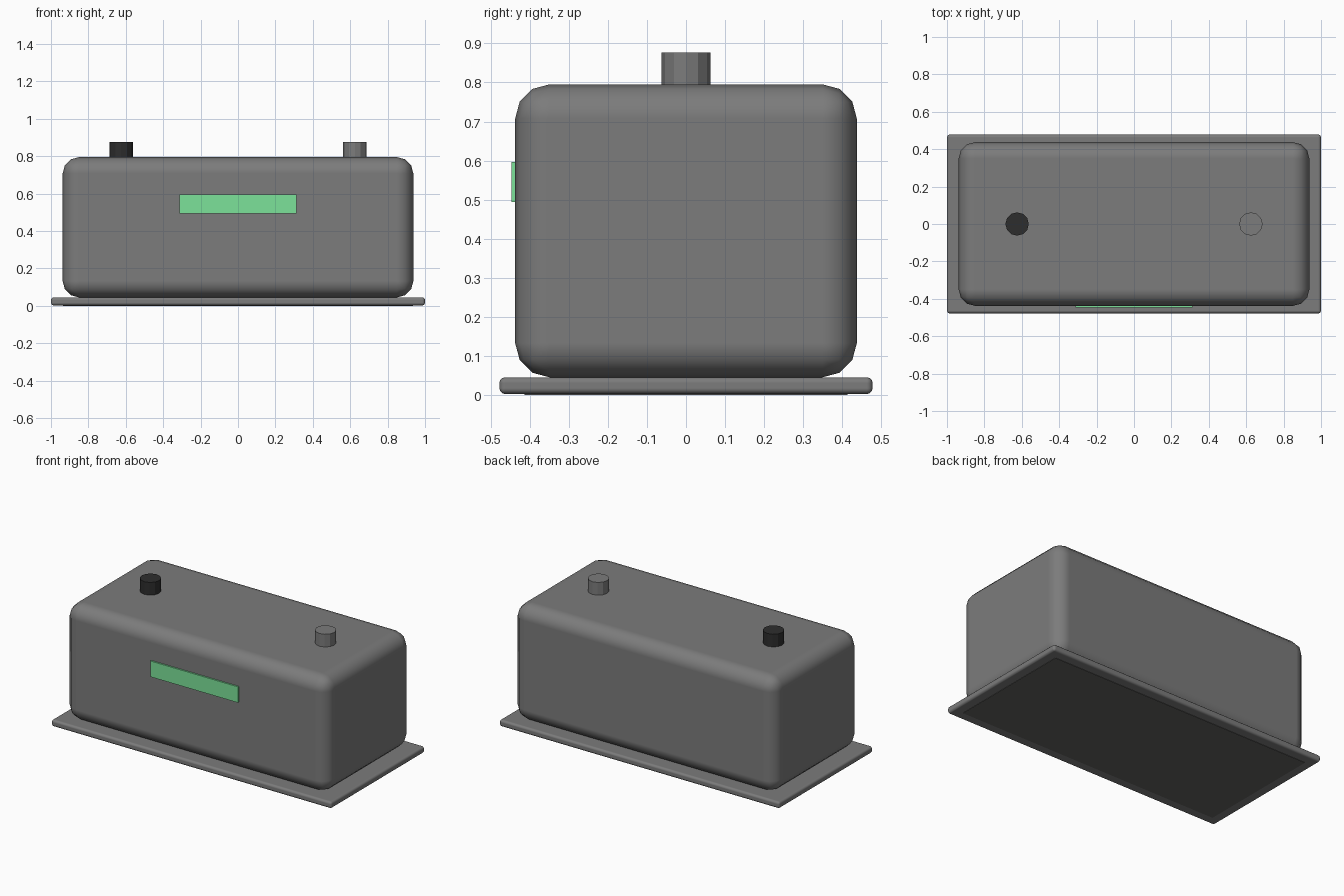
import bpy
import math

if "Cube" in bpy.data.objects:
    bpy.data.objects.remove(bpy.data.objects["Cube"])


def material(name, r, g, b):
    m = bpy.data.materials.new(name)
    m.diffuse_color = (r, g, b, 1)
    m.use_nodes = True
    m.node_tree.nodes["Principled BSDF"].inputs["Base Color"].default_value = m.diffuse_color
    return m


grey = material("mid_grey", 0.2, 0.2, 0.2)
black = material("black", 0.027, 0.027, 0.027)
green = material("light_green", 0.2, 0.76, 0.32)
dark = material("dark_grey", 0.125, 0.125, 0.118)


def box(name, lo, hi, mat, bevel=0):
    """Box between two corners, with optional smooth rounded edges."""
    centre = [(a + b) / 2 for a, b in zip(lo, hi)]
    bpy.ops.mesh.primitive_cube_add(size=1, location=centre)
    ob = bpy.context.object
    ob.name = name
    ob.scale = [b - a for a, b in zip(lo, hi)]
    bpy.ops.object.transform_apply(location=False, rotation=False, scale=True)
    ob.data.materials.append(mat)
    if bevel:
        bpy.ops.object.shade_smooth_by_angle(angle=math.radians(35))
        mod = ob.modifiers.new("rounded_edges", 'BEVEL')
        mod.width = bevel
        mod.segments = 3
        mod.harden_normals = True
        bpy.ops.object.modifier_apply(modifier=mod.name)
        bpy.ops.object.shade_smooth_by_angle(angle=math.radians(35))
    return ob


# Base plate with a thin pad underneath
box("base_plate", (-1, -0.478, 0.002), (1, 0.478, 0.045), grey, 0.015)
box("bottom_pad", (-0.935, -0.413, 0), (0.935, 0.413, 0.004), dark)

# Rounded case
box("case", (-0.9375, -0.4375, 0.045), (0.9375, 0.4375, 0.795), grey, 0.0875)

# Front label
box("front_label", (-0.3125, -0.4475, 0.494), (0.3125, -0.4365, 0.596), green)

# Two terminal posts on top
for name, x, mat in (("left_terminal", -0.625, black),
                     ("right_terminal", 0.625, grey)):
    bpy.ops.mesh.primitive_cylinder_add(vertices=12, radius=0.0625, depth=0.1,
                                        location=(x, 0, 0.827))
    post = bpy.context.object
    post.name = name
    post.data.materials.append(mat)
